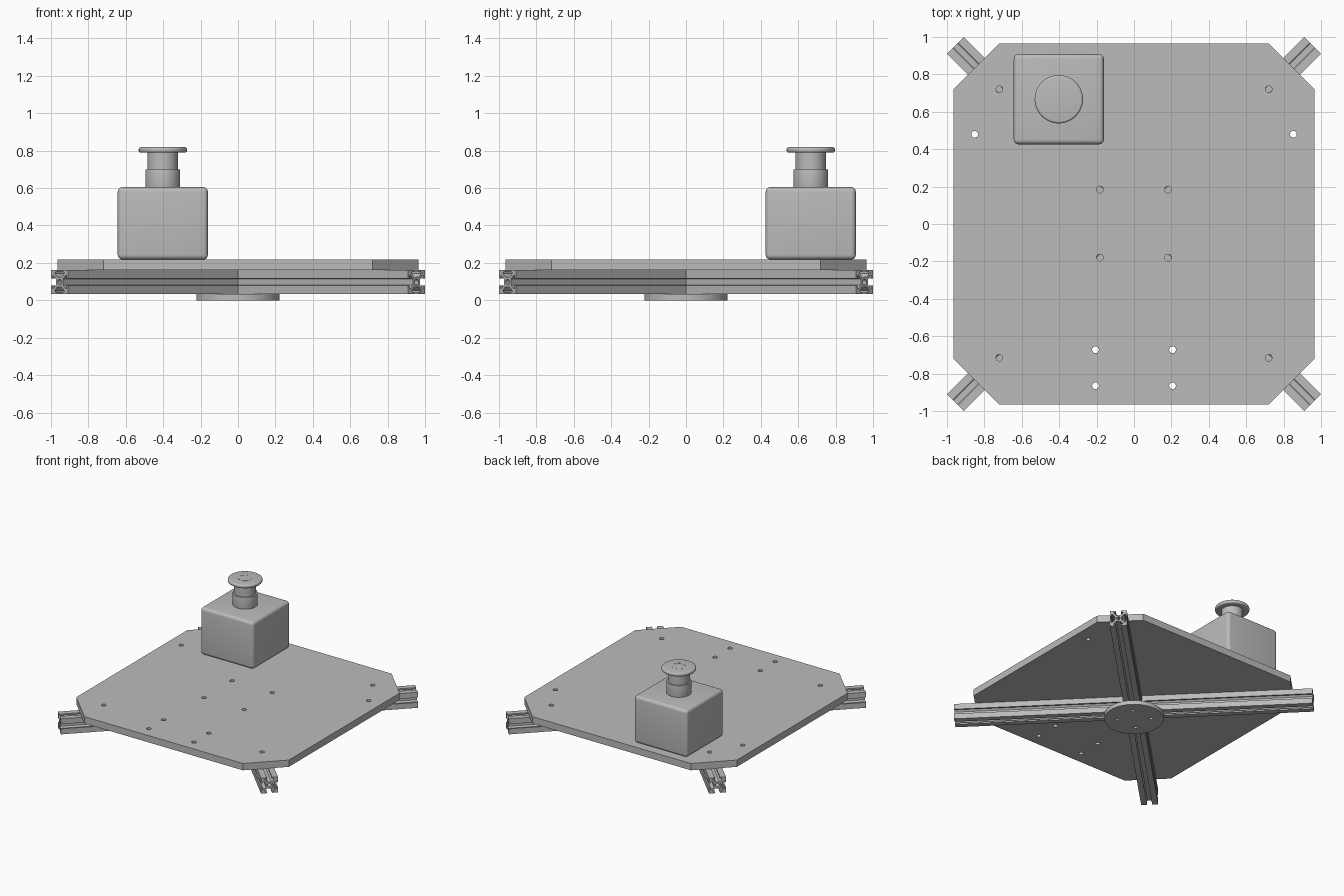
import bpy
import math
from math import cos, sin, pi

cube = bpy.data.objects.get("Cube")
if cube:
    bpy.data.objects.remove(cube)

GREY = (0.5, 0.5, 0.5, 1)
grey = bpy.data.materials.new("plain grey")
grey.use_nodes = True
grey.diffuse_color = GREY
grey.node_tree.nodes["Principled BSDF"].inputs["Base Color"].default_value = GREY


def circle(x, y, r, n=24):
    return [(x + r * cos(2 * pi * i / n), y + r * sin(2 * pi * i / n)) for i in range(n)]


def extrude(name, loops, depth, location, rotation=(0, 0, 0)):
    """Solid from an outline and hole loops, centred on its depth."""
    curve = bpy.data.curves.new(name, "CURVE")
    curve.dimensions = "2D"
    curve.fill_mode = "BOTH"
    curve.extrude = depth / 2
    for loop in loops:
        spline = curve.splines.new("POLY")
        spline.points.add(len(loop) - 1)
        for point, (x, y) in zip(spline.points, loop):
            point.co = (x, y, 0, 1)
        spline.use_cyclic_u = True
    obj = bpy.data.objects.new(name, curve)
    bpy.context.collection.objects.link(obj)
    obj.location, obj.rotation_euler = location, rotation
    bpy.ops.object.select_all(action="DESELECT")
    obj.select_set(True)
    bpy.context.view_layer.objects.active = obj
    bpy.ops.object.convert(target="MESH")
    return finish(bpy.context.object, name)


def finish(obj, name, bevel=0.0, segments=4):
    obj.name = name
    obj.data.materials.clear()
    obj.data.materials.append(grey)
    if bevel:
        mod = obj.modifiers.new("rounded edges", "BEVEL")
        mod.width, mod.segments, mod.limit_method = bevel, segments, "ANGLE"
        bpy.ops.object.modifier_apply(modifier=mod.name)
    bpy.ops.object.shade_smooth_by_angle(angle=math.radians(30))
    return obj


def cylinder(name, r, bottom, top, x, y, bevel=0.0):
    bpy.ops.mesh.primitive_cylinder_add(vertices=64, radius=r, depth=top - bottom,
                                        location=(x, y, (bottom + top) / 2))
    return finish(bpy.context.object, name, bevel)


# Deck plate with cut corners and drilled holes
BEAM_LOW, BEAM_TOP, DECK_TOP = 0.034, 0.162, 0.218
edge, cut = 0.966, 0.72
deck = [(cut, -edge), (edge, -cut), (edge, cut), (cut, edge),
        (-cut, edge), (-edge, cut), (-edge, -cut), (-cut, -edge)]
spots = [(0.72, 0.72), (0.72, -0.715), (0.182, 0.184), (0.182, -0.18),
         (0.852, 0.48), (0.206, -0.672), (0.206, -0.865)]
holes = [circle(side * x, y, 0.018) for x, y in spots for side in (1, -1)]
extrude("deck_plate", [deck] + holes, DECK_TOP - BEAM_TOP,
        (0, 0, (DECK_TOP + BEAM_TOP) / 2))

# Crossed slotted beams: one quarter of the section turned four times
unit = (BEAM_TOP - BEAM_LOW) / 20
quarter = [(4, 2.4), (7, 5.4), (8.2, 5.4), (8.2, 3), (10, 3), (10, 10),
           (3, 10), (3, 8.2), (5.4, 8.2), (5.4, 7), (2.4, 4)]
section = []
for turn in range(4):
    c, s = round(cos(turn * pi / 2)), round(sin(turn * pi / 2))
    section += [((c * x - s * y) * unit, (s * x + c * y) * unit) for x, y in quarter]
for name, angle in (("beam_left_front", pi / 4), ("beam_right_front", -pi / 4)):
    extrude(name, [section, circle(0, 0, 2.2 * unit)], 2.7,
            (0, 0, (BEAM_LOW + BEAM_TOP) / 2), (pi / 2, 0, angle))

# Round mounting disc under the crossing, with bolt holes along the beams
bolts = [circle(0.126 * cos(a), 0.126 * sin(a), 0.014)
         for a in (pi / 4 + k * pi / 2 for k in range(4))]
extrude("mounting_disc", [circle(0, 0, 0.223, 64)] + bolts, BEAM_LOW, (0, 0, BEAM_LOW / 2))

# Button housing
bx, by = -0.402, 0.667
box_top = 0.605
bpy.ops.mesh.primitive_cube_add(size=1, location=(bx, by, (DECK_TOP + box_top) / 2))
box = bpy.context.object
box.scale = (0.482, 0.482, box_top - DECK_TOP)
bpy.ops.object.transform_apply(location=False, rotation=False, scale=True)
finish(box, "button_housing", 0.025, 5)

# Push button
cylinder("button_collar", 0.093, box_top - 0.005, 0.70, bx, by, 0.004)
cylinder("button_stem", 0.082, 0.69, 0.795, bx, by)
cylinder("button_cap", 0.129, 0.789, 0.819, bx, by, 0.012)

# Thin turn marks on the cap
for k in range(4):
    mid = k * pi / 2 + pi / 4
    sweep = [mid + (i / 8 - 0.5) * 1.1 for i in range(9)]
    arc = [(0.054 * cos(a), 0.054 * sin(a)) for a in sweep]
    arc += [(0.048 * cos(a), 0.048 * sin(a)) for a in reversed(sweep)]
    extrude(f"turn_mark_{k + 1}", [arc], 0.002, (bx, by, 0.8195))
